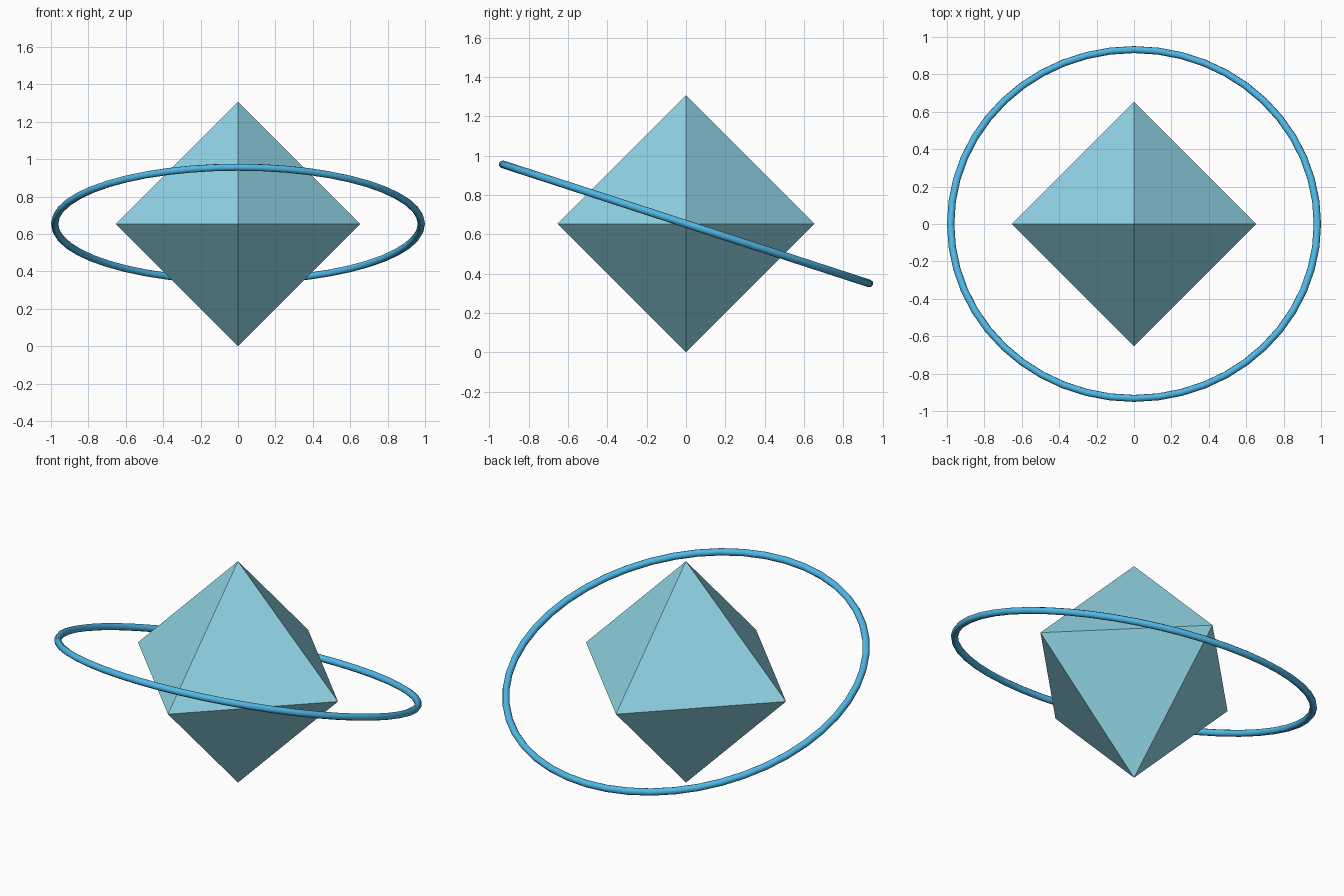
import bpy, bmesh
from math import radians
from mathutils import Vector

if "Cube" in bpy.data.objects:
    bpy.data.objects.remove(bpy.data.objects["Cube"])

R = 0.6536            # crystal radius, also its centre height
MAJOR, MINOR = 0.9804, 0.0196


def material(name, rgb):
    m = bpy.data.materials.new(name)
    m.diffuse_color = (*rgb, 1)
    m.use_nodes = True
    m.node_tree.nodes["Principled BSDF"].inputs["Base Color"].default_value = m.diffuse_color
    return m


# Eight-sided crystal: hull of the six axis points
bm = bmesh.new()
for axis in range(3):
    for sign in (-1, 1):
        p = Vector((0, 0, 0))
        p[axis] = sign * R
        bm.verts.new(p)
bmesh.ops.convex_hull(bm, input=bm.verts[:])
bmesh.ops.recalc_face_normals(bm, faces=bm.faces[:])
mesh = bpy.data.meshes.new("crystal")
bm.to_mesh(mesh)
bm.free()
crystal = bpy.data.objects.new("crystal", mesh)
crystal.location.z = R
bpy.context.collection.objects.link(crystal)
mesh.materials.append(material("pale_cyan", (0.28, 0.66, 0.78)))

# Thin orbit ring, raised at the front
bpy.ops.mesh.primitive_torus_add(
    major_radius=MAJOR, minor_radius=MINOR,
    major_segments=48, minor_segments=8,
    location=(0, 0, R), rotation=(radians(-18), 0, 0))
ring = bpy.context.object
ring.name = "orbit_ring"
bpy.ops.object.shade_smooth_by_angle(angle=radians(60))
ring.data.materials.append(material("sky_blue", (0.08, 0.48, 0.80)))
